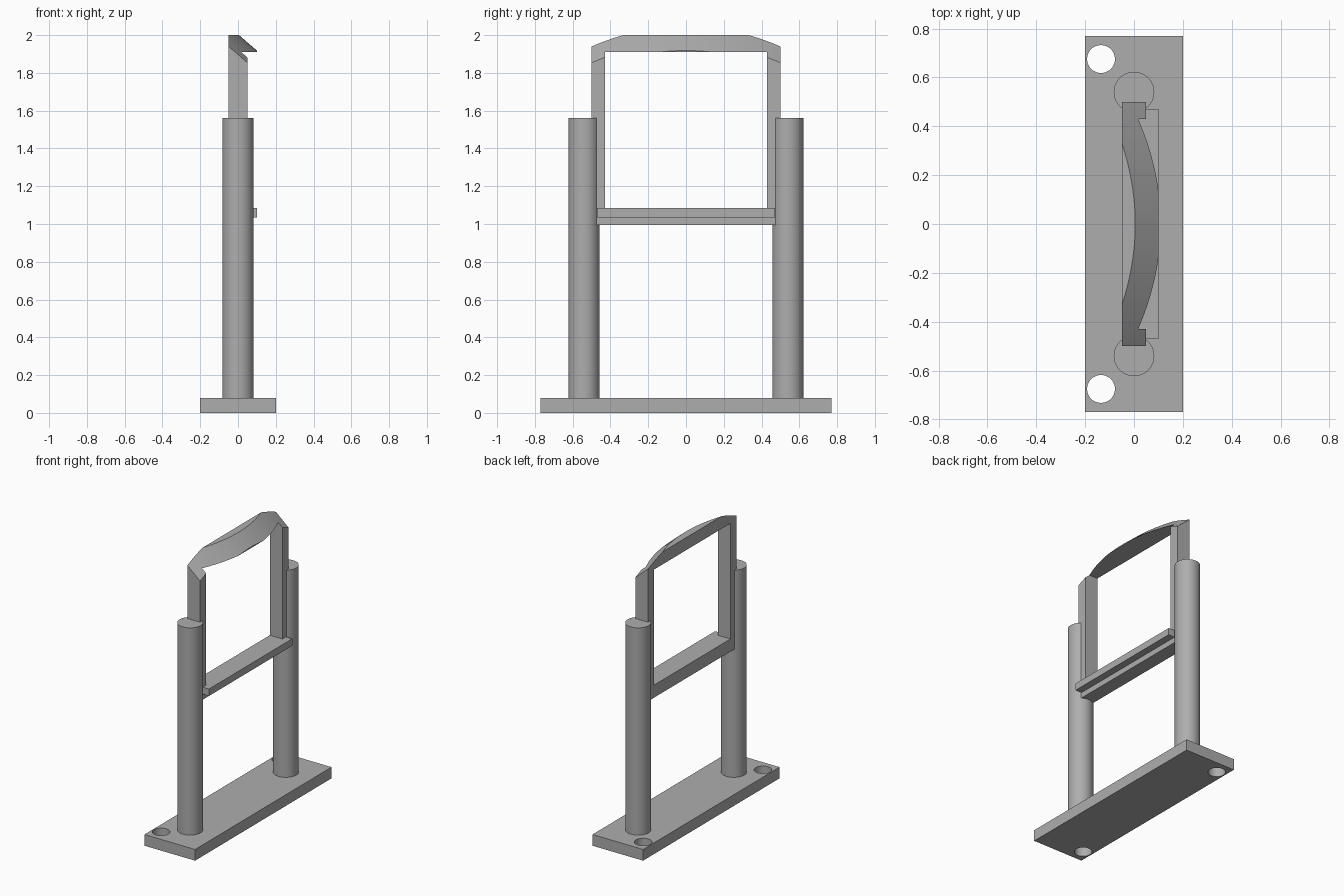
import bpy, bmesh, math

cube = bpy.data.objects.get("Cube")
if cube:
    bpy.data.objects.remove(cube, do_unlink=True)

grey = bpy.data.materials.new("plain grey")
grey.use_nodes = True
grey.diffuse_color = (0.42, 0.42, 0.42, 1)
grey.node_tree.nodes["Principled BSDF"].inputs["Base Color"].default_value = grey.diffuse_color

HALF = 0.05      # half depth of the upright frame
TOP = 2.0        # crest height
UNDER = 1.91     # underside of the arch
SLOPE = 0.86     # forward fall of the arch
LIP = 0.1        # foremost limit of arch and shelf
FLOOR = 0.995    # bottom of the frame


def box(name, x0, x1, y0, y1, z0, z1):
    bpy.ops.mesh.primitive_cube_add(size=1, location=((x0 + x1) / 2, (y0 + y1) / 2, (z0 + z1) / 2))
    ob = bpy.context.object
    ob.name = name
    ob.scale = (x1 - x0, y1 - y0, z1 - z0)
    bpy.ops.object.transform_apply(location=False, rotation=False, scale=True)
    ob.data.materials.append(grey)
    return ob


def cylinder(name, x, y, z0, z1, radius):
    bpy.ops.mesh.primitive_cylinder_add(vertices=64, radius=radius, depth=z1 - z0,
                                        location=(x, y, (z0 + z1) / 2))
    ob = bpy.context.object
    ob.name = name
    ob.data.materials.append(grey)
    bpy.ops.object.shade_smooth_by_angle(angle=math.radians(30))
    return ob


def loft(name, stations, section):
    """Join x-z sections placed at a list of y stations."""
    bm = bmesh.new()
    rings = [[bm.verts.new((x, y, z)) for x, z in section(y)] for y in stations]
    n = len(rings[0])
    for a, b in zip(rings, rings[1:]):
        for i in range(n):
            j = (i + 1) % n
            bm.faces.new((a[i], a[j], b[j], b[i]))
    bm.faces.new(rings[0])
    bm.faces.new(rings[-1])
    bmesh.ops.remove_doubles(bm, verts=bm.verts, dist=1e-4)
    bmesh.ops.recalc_face_normals(bm, faces=bm.faces)
    mesh = bpy.data.meshes.new(name)
    bm.to_mesh(mesh)
    bm.free()
    mesh.materials.append(grey)
    ob = bpy.data.objects.new(name, mesh)
    bpy.context.collection.objects.link(ob)
    bpy.context.view_layer.objects.active = ob
    bpy.ops.object.select_all(action='DESELECT')
    ob.select_set(True)
    bpy.ops.object.shade_smooth_by_angle(angle=math.radians(20))
    return ob


def crest(y):
    return 0.005 - 0.5 * y * y


def surface(x, y):
    return min(TOP, TOP - SLOPE * (x - crest(y)))


def arch_section(y):
    front = min(LIP, crest(y) + (TOP - UNDER) / SLOPE)
    ridge = max(-HALF, crest(y))
    return [(-HALF, UNDER), (-HALF, surface(-HALF, y)), (ridge, surface(ridge, y)),
            (front, surface(front, y)), (front, UNDER)]


def leg_section(y):
    return [(-HALF, FLOOR), (-HALF, surface(-HALF, y)), (HALF, surface(HALF, y)), (HALF, FLOOR)]


# Base plate with two drilled holes
base = box("base_plate", -0.2, 0.2, -0.77, 0.77, 0, 0.08)
for side in (-1, 1):
    cutter = cylinder("hole_cutter", -0.135, side * 0.675, -0.1, 0.2, 0.057)
    cutter.hide_render = True
    mod = base.modifiers.new("hole", 'BOOLEAN')
    mod.operation = 'DIFFERENCE'
    mod.object = cutter
    bpy.context.view_layer.objects.active = base
    bpy.ops.object.modifier_apply(modifier=mod.name)
    bpy.data.objects.remove(cutter, do_unlink=True)

# Round columns and square frame legs
for side, label in ((-1, "front"), (1, "back")):
    cylinder(label + "_column", 0, side * 0.54, 0.08, 1.56, 0.083)
    loft(label + "_leg", [side * (0.43 + 0.07 * i / 4) for i in range(5)], leg_section)

# Arched top rail
STEPS = 52
loft("top_arch", [0.43 * (2 * i / STEPS - 1) for i in range(STEPS + 1)], arch_section)

# Crossbar with a projecting shelf lip
box("crossbar", -HALF, HALF, -0.44, 0.44, FLOOR, 1.085)
box("crossbar_end_front", -HALF, HALF, -0.47, -0.44, FLOOR, 1.085)
box("crossbar_end_back", -HALF, HALF, 0.44, 0.47, FLOOR, 1.085)
box("shelf_lip", HALF, LIP, -0.47, 0.47, 1.035, 1.085)
